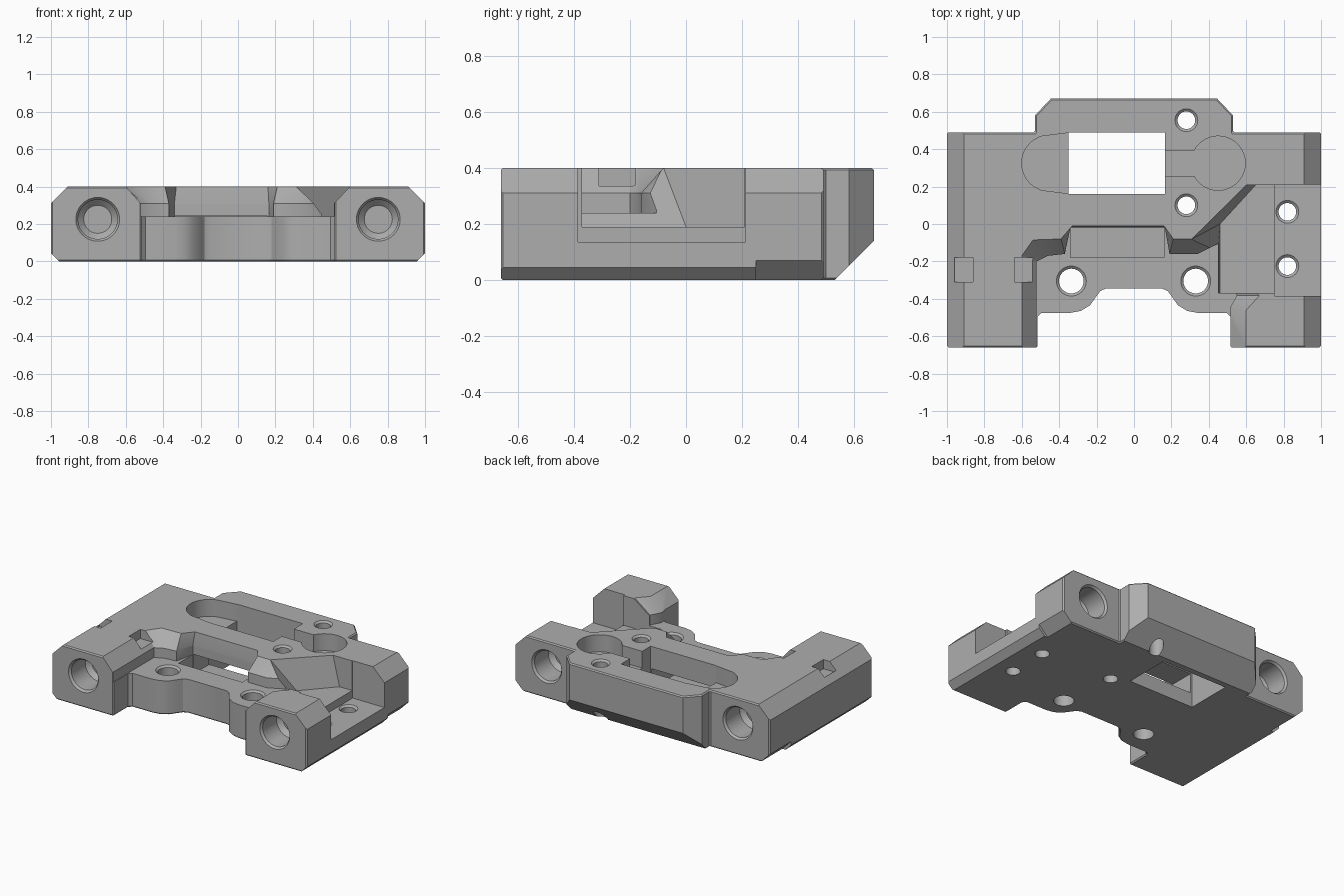
import bpy, bmesh, math

cube = bpy.data.objects.get("Cube")
if cube:
    bpy.data.objects.remove(cube, do_unlink=True)

grey = bpy.data.materials.new("mid_grey")
grey.use_nodes = True
colour = (0.42, 0.42, 0.42, 1)
grey.diffuse_color = colour
grey.node_tree.nodes["Principled BSDF"].inputs["Base Color"].default_value = colour


def loft(name, rings):
    """Closed solid through rings of 3D points with equal counts."""
    bm = bmesh.new()
    rows = [[bm.verts.new(p) for p in ring] for ring in rings]
    n = len(rows[0])
    bm.faces.new(rows[0])
    bm.faces.new(rows[-1])
    for a, b in zip(rows, rows[1:]):
        for i in range(n):
            j = (i + 1) % n
            bm.faces.new((a[i], a[j], b[j], b[i]))
    bmesh.ops.recalc_face_normals(bm, faces=bm.faces)
    mesh = bpy.data.meshes.new(name)
    bm.to_mesh(mesh)
    bm.free()
    mesh.materials.append(grey)
    ob = bpy.data.objects.new(name, mesh)
    bpy.context.collection.objects.link(ob)
    return ob


def prism(name, pts, lo, hi, axis="z"):
    place = {"z": lambda a, b, t: (a, b, t),
             "y": lambda a, b, t: (a, t, b),
             "x": lambda a, b, t: (t, a, b)}[axis]
    return loft(name, [[place(a, b, t) for a, b in pts] for t in (lo, hi)])


def box(name, x0, x1, y0, y1, z0, z1):
    return prism(name, [(x0, y0), (x1, y0), (x1, y1), (x0, y1)], z0, z1)


def arc(cx, cy, r, start=0, end=360, n=40):
    count = n if end - start == 360 else n + 1
    return [(cx + r * math.cos(math.radians(start + (end - start) * i / n)),
             cy + r * math.sin(math.radians(start + (end - start) * i / n)))
            for i in range(count)]


def turned(name, cx, cy, profile, axis="z"):
    """Round cutter from (radius, position) pairs along an axis."""
    rings = []
    for r, t in profile:
        ring = arc(cx, cy, r)
        rings.append([(a, b, t) if axis == "z" else (a, t, b) for a, b in ring])
    return loft(name, rings)


def mirror(pts):
    return [(-x, y) for x, y in reversed(pts)]


# Body silhouette, symmetric about the middle
front = [(-1, -.66), (-.515, -.66), (-.515, -.495), (-.495, -.475), (-.34, -.475),
         (-.285, -.465), (-.235, -.435), (-.2, -.385), (-.18, -.358), (-.15, -.345)]
back = [(1, .49), (.53, .49), (.53, .58), (.445, .67)]
body = prism("carriage_body", front + mirror(front) + back + mirror(back), 0, .4)
bpy.context.view_layer.objects.active = body
edge = body.modifiers.new("edge_break", "BEVEL")
edge.width = .008
edge.limit_method = "ANGLE"
edge.angle_limit = math.radians(50)
bpy.ops.object.modifier_apply(modifier=edge.name)

cutters = []
add = cutters.append

# Long edge chamfers and rod bores on both arms
for s in (-1, 1):
    add(prism("top_chamfer", [(s * 1.05, .26), (s * 1.05, .5), (s * .81, .5)], -.8, .8, "y"))
    add(prism("bottom_chamfer", [(s * 1.05, .095), (s * 1.05, -.1), (s * .855, -.1)], -.8, .8, "y"))
    add(prism("rear_chamfer", [(s * 1.05, .12), (s * 1.05, -.1), (s * .83, -.1)], .25, .8, "y"))
    for end, d in ((-.66, 1), (.49, -1)):
        add(turned("rod_bore", s * .75, .225,
                   [(.117, end - d * .05), (.117, end), (.105, end + d * .015),
                    (.105, end + d * .17), (.075, end + d * .2)], "y"))
add(prism("back_undercut", [(.75, .22), (.75, -.1), (.43, -.1)], -1.2, 1.2, "x"))

# Sunken front shelf with sloping walls: (low x, low y, high x, high y)
shelf = [(-.52, -.8, -.6, -.8), (-.52, -.2, -.6, -.17), (-.46, -.17, -.54, -.085),
         (-.37, -.16, -.39, -.08), (-.34, -.02, -.33, -.01), (.165, -.02, .16, -.01),
         (.19, -.16, .21, -.08), (.34, -.16, .32, -.08), (.46, -.1, .36, -.05),
         (.55, -.383, .67, -.383), (.512, -.45, .6, -.46), (.512, -.8, .6, -.8)]
add(loft("front_shelf",
         [[(a, b, z) for a, b, c, d in shelf] for z in (.24, .31)] +
         [[(c, d, z) for a, b, c, d in shelf] for z in (.4, .5)]))

# Side notch with a diagonal wall and a lower outer step
low = [(.46, -.37), (1.1, -.37), (1.1, .208), (.65, .208), (.46, .0)]
high = [(.42, -.37), (1.1, -.37), (1.1, .208), (.6, .208), (.31, -.08)]
add(loft("side_notch", [[(x, y, .19) for x, y in low]] +
         [[(x, y, z) for x, y in high] for z in (.4, .5)]))
add(box("side_step", .75, 1.1, -.385, .212, .135, .6))

# Central window, front pocket and the passage joining them under the bridge
add(box("window", -.35, .165, .16, .49, -.1, .55))
add(box("front_pocket", -.34, .16, -.18, -.018, .1, .3))
add(box("passage", -.338, .158, -.05, .2, .102, .242))

# Shallow top recesses beside the window
add(prism("rounded_recess", arc(-.45, .325, .15, 105, 255) +
          [(-.345, .162), (-.3, .162), (-.3, .488), (-.345, .488)], .28, .52))
add(prism("round_recess", arc(.45, .325, .145), .28, .53))
add(box("recess_slot", .1, .37, .255, .39, .281, .54))

# Screw holes: x, y, radius, surface height
for x, y, r, top in ((.28, .555, .047, .4), (.28, .1, .047, .4), (.82, .065, .047, .135),
                     (.82, -.225, .047, .135), (-.335, -.305, .066, .24), (.33, -.305, .066, .24)):
    add(turned("screw_hole", x, y, [(r, -.1), (r, top - .012), (r + .014, top), (r + .014, top + .03)]))

# Tie slots in the plain arm
for x in (-.96, -.64):
    add(box("tie_slot", x, x + .1, -.31, -.18, .335, .56))

for cutter in cutters:
    cutter.hide_render = True
    mod = body.modifiers.new("cut", "BOOLEAN")
    mod.operation = "DIFFERENCE"
    mod.solver = "EXACT"
    mod.object = cutter
    bpy.ops.object.modifier_apply(modifier=mod.name)
    bpy.data.objects.remove(cutter, do_unlink=True)

bpy.ops.object.select_all(action="DESELECT")
body.select_set(True)
bpy.context.view_layer.objects.active = body
bpy.ops.object.shade_smooth_by_angle(angle=math.radians(30))
